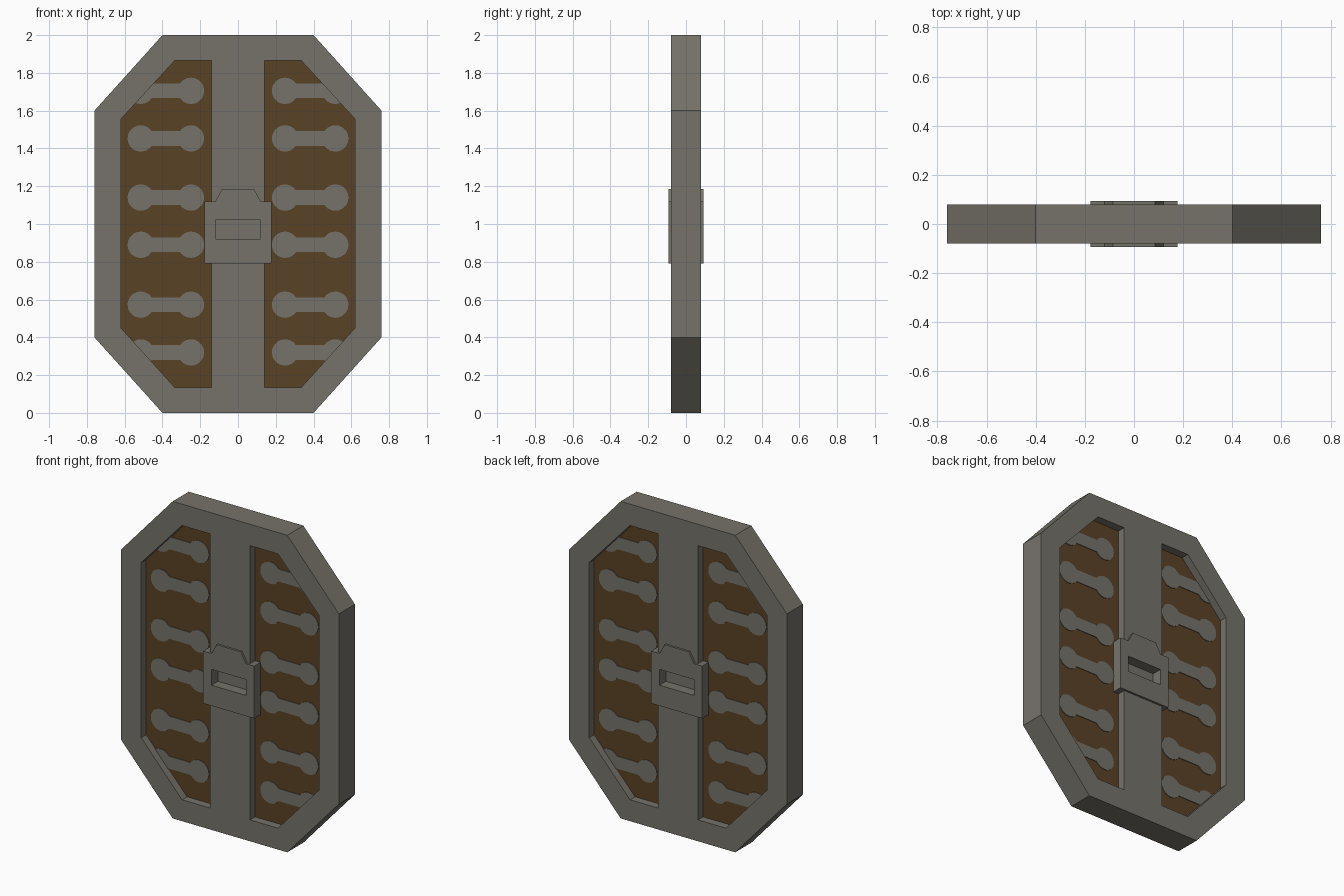
import bpy, bmesh, math

if "Cube" in bpy.data.objects:
    bpy.data.objects.remove(bpy.data.objects["Cube"])


def material(name, rgb):
    m = bpy.data.materials.new(name)
    m.diffuse_color = (*rgb, 1)
    m.use_nodes = True
    m.node_tree.nodes["Principled BSDF"].inputs["Base Color"].default_value = m.diffuse_color
    return m


STONE = material("stone_grey", (0.181, 0.171, 0.143))
BROWN = material("dark_brown", (0.102, 0.054, 0.0195))


def slab(name, loops, half, mat, y=0.0):
    """Fill x/z outlines (inner loops become holes) and thicken along y."""
    cu = bpy.data.curves.new(name, 'CURVE')
    cu.dimensions = '2D'
    cu.fill_mode = 'BOTH'
    cu.extrude = half
    for pts in loops:
        sp = cu.splines.new('POLY')
        sp.points.add(len(pts) - 1)
        for p, (x, z) in zip(sp.points, pts):
            p.co = (x, z, 0, 1)
        sp.use_cyclic_u = True
    tmp = bpy.data.objects.new(name + "_outline", cu)
    bpy.context.collection.objects.link(tmp)
    dg = bpy.context.evaluated_depsgraph_get()
    me = bpy.data.meshes.new_from_object(tmp.evaluated_get(dg))
    bpy.data.objects.remove(tmp)
    # weld the caps to the walls and stand the slab upright
    bm = bmesh.new()
    bm.from_mesh(me)
    bmesh.ops.remove_doubles(bm, verts=bm.verts, dist=1e-5)
    for v in bm.verts:
        v.co = (v.co.x, y - v.co.z, v.co.y)
    bmesh.ops.recalc_face_normals(bm, faces=bm.faces)
    for f in bm.faces:
        f.smooth = False
    bm.to_mesh(me)
    bm.free()
    me.materials.clear()
    me.materials.append(mat)
    ob = bpy.data.objects.new(name, me)
    bpy.context.collection.objects.link(ob)
    return ob


def rect(x, z0, z1):
    return [(-x, z0), (x, z0), (x, z1), (-x, z1)]


def flip(pts, s):
    return [(s * x, z) for x, z in pts]


# Frame: octagon with two tall windows and a hidden clearance for the slot
outer = [(-0.4, 0), (0.4, 0), (0.76, 0.4), (0.76, 1.6),
         (0.4, 2), (-0.4, 2), (-0.76, 1.6), (-0.76, 0.4)]
window = [(0.14, 0.135), (0.335, 0.135), (0.62, 0.45),
          (0.62, 1.555), (0.335, 1.865), (0.14, 1.865)]
slab("frame", [outer, flip(window, 1), flip(window, -1), rect(0.13, 0.91, 1.03)],
     0.08, STONE)

# Sunken panels, tucked slightly under the frame
panel = [(0.132, 0.125), (0.34, 0.125), (0.63, 0.445),
         (0.63, 1.56), (0.34, 1.875), (0.132, 1.875)]
for s, side in ((1, "right"), (-1, "left")):
    slab("panel_" + side, [flip(panel, s)], 0.03, BROWN)

# Lock plate with raised tab and a slot, running through to both faces
lock = [(-0.178, 0.79), (0.178, 0.79), (0.178, 1.12), (0.12, 1.12),
        (0.085, 1.185), (-0.085, 1.185), (-0.12, 1.12), (-0.178, 1.12)]
slab("lock_plate", [lock, rect(0.12, 0.92, 1.02)], 0.093, STONE)
slab("slot_floor", [rect(0.127, 0.913, 1.027)], 0.028, STONE)


def dumbbell(cx, cz, r=0.07, d=0.133):
    """Two round lobes joined by a narrow waist."""
    pts = []
    for start, s in ((-146, 1), (34, -1)):
        for i in range(17):
            a = math.radians(start + 292 * i / 16)
            pts.append((cx + s * d + r * math.cos(a), cz + r * math.sin(a)))
    return pts


# Stone inlays on both faces of both panels; end rows run under the frame
for row, z in enumerate((0.32, 0.573, 0.89, 1.14, 1.453, 1.705)):
    for s, side in ((1, "right"), (-1, "left")):
        for y, face in ((-0.031, "front"), (0.031, "back")):
            slab(f"inlay_{side}_{face}_{row + 1}", [dumbbell(s * 0.382, z)],
                 0.003, STONE, y)
